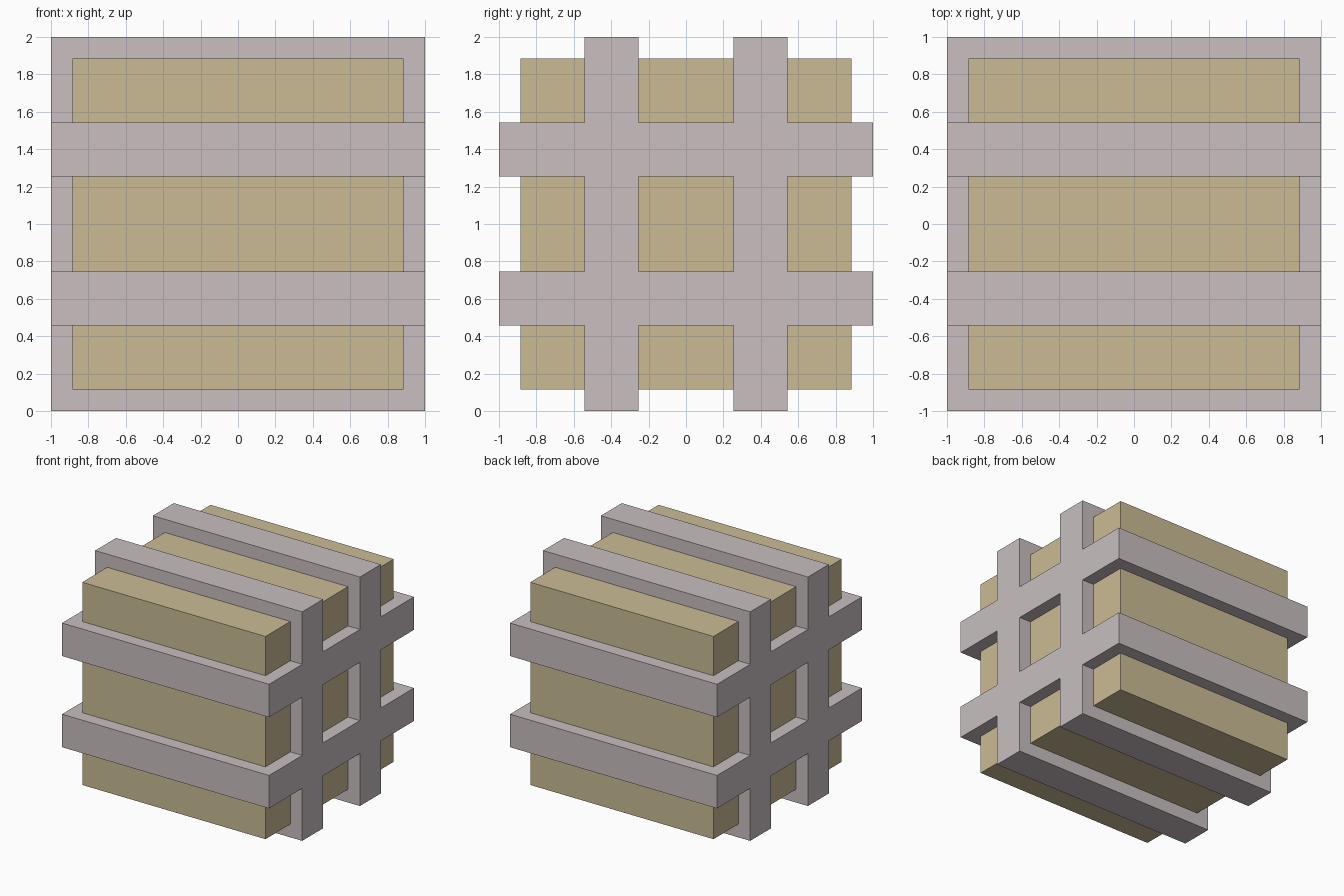
import bpy, bmesh
from mathutils import Vector

if "Cube" in bpy.data.objects:
    bpy.data.objects.remove(bpy.data.objects["Cube"])


def paint(obj, name, color):
    mat = bpy.data.materials.new(name)
    mat.diffuse_color = color
    mat.use_nodes = True
    mat.node_tree.nodes["Principled BSDF"].inputs["Base Color"].default_value = mat.diffuse_color
    obj.data.materials.append(mat)


# Solid inner block
bpy.ops.mesh.primitive_cube_add(size=1.77, location=(0, 0, 1))
core = bpy.context.object
core.name = "inner_block"
paint(core, "tan", (0.59, 0.50, 0.30, 1))

# Lattice: crossing bars drawn as a grid of cells, extruded along x
cuts = [-1, -0.542, -0.254, 0.254, 0.542, 1]
bm = bmesh.new()
grid = [[bm.verts.new((-1, y, 1 + z)) for z in cuts] for y in cuts]
for i in range(5):
    for j in range(5):
        if i % 2 or j % 2:
            bm.faces.new((grid[i][j], grid[i + 1][j], grid[i + 1][j + 1], grid[i][j + 1]))
bmesh.ops.delete(bm, geom=[v for v in bm.verts if not v.link_faces], context='VERTS')
ext = bmesh.ops.extrude_face_region(bm, geom=bm.faces[:], use_keep_orig=True)
moved = [g for g in ext["geom"] if isinstance(g, bmesh.types.BMVert)]
bmesh.ops.translate(bm, verts=moved, vec=Vector((2, 0, 0)))
bmesh.ops.recalc_face_normals(bm, faces=bm.faces[:])
mesh = bpy.data.meshes.new("lattice_bars")
bm.to_mesh(mesh)
bm.free()
lattice = bpy.data.objects.new("lattice_bars", mesh)
bpy.context.collection.objects.link(lattice)
paint(lattice, "pale_mauve", (0.58, 0.52, 0.53, 1))
